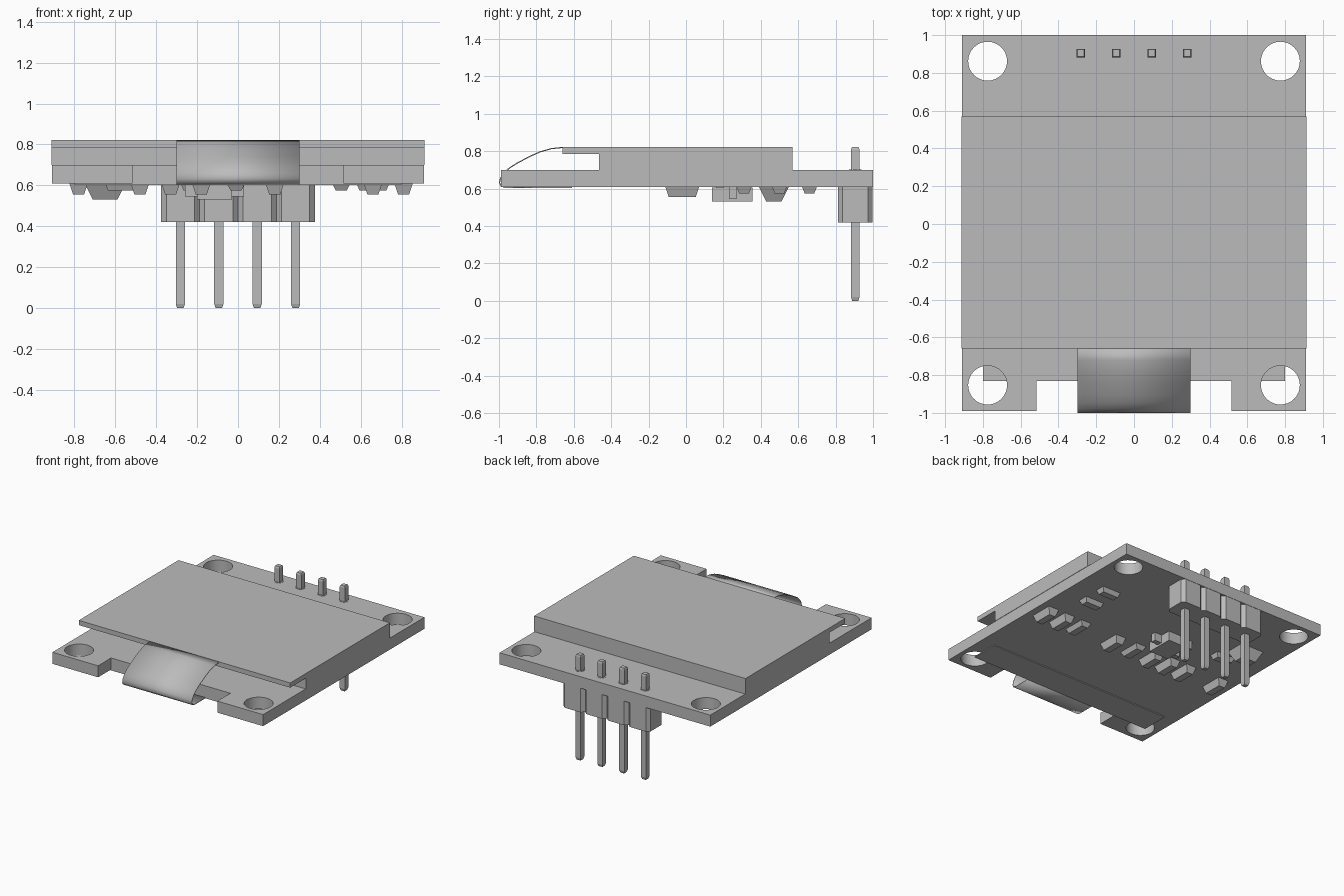
import bpy
import bmesh
from math import cos, sin, pi, radians

old = bpy.data.objects.get("Cube")
if old:
    bpy.data.objects.remove(old)

grey = bpy.data.materials.new("plain grey")
grey.use_nodes = True
colour = (0.5, 0.5, 0.5, 1)
grey.diffuse_color = colour
grey.node_tree.nodes["Principled BSDF"].inputs["Base Color"].default_value = colour

BOARD_BOTTOM, BOARD_TOP = 0.61, 0.70


def add_mesh(name, bm, smooth=False):
    bmesh.ops.recalc_face_normals(bm, faces=bm.faces)
    mesh = bpy.data.meshes.new(name)
    bm.to_mesh(mesh)
    bm.free()
    mesh.materials.append(grey)
    ob = bpy.data.objects.new(name, mesh)
    bpy.context.collection.objects.link(ob)
    if smooth:
        bpy.ops.object.select_all(action="DESELECT")
        ob.select_set(True)
        bpy.context.view_layer.objects.active = ob
        bpy.ops.object.shade_smooth_by_angle(angle=radians(35))
    return ob


def loft(name, rings, smooth=False):
    """Closed solid through equal rings of points."""
    bm = bmesh.new()
    loops = [[bm.verts.new(p) for p in ring] for ring in rings]
    n = len(loops[0])
    for a, b in zip(loops, loops[1:]):
        for i in range(n):
            j = (i + 1) % n
            bm.faces.new((a[i], a[j], b[j], b[i]))
    bm.faces.new(loops[0])
    bm.faces.new(loops[-1])
    return add_mesh(name, bm, smooth)


def rectangle(x, y, w, d, z):
    return [(x + sx * w / 2, y + sy * d / 2, z)
            for sx, sy in ((-1, -1), (1, -1), (1, 1), (-1, 1))]


def block(name, x0, x1, y0, y1, z0, z1):
    x, y, w, d = (x0 + x1) / 2, (y0 + y1) / 2, x1 - x0, y1 - y0
    return loft(name, [rectangle(x, y, w, d, z0), rectangle(x, y, w, d, z1)])


def chip(name, x, y, w, d, low, inset):
    """Small part under the board, narrowing downward."""
    return loft(name, [rectangle(x, y, w - 2 * inset, d - 2 * inset, low),
                       rectangle(x, y, w, d, BOARD_BOTTOM)])


def circle(x, y, r, n=32):
    return [(x + r * cos(2 * pi * i / n), y + r * sin(2 * pi * i / n)) for i in range(n)]


# Circuit board: notched outline with four mounting holes
half = [(0.91, 1), (0.91, -0.99), (0.515, -0.99), (0.515, -0.83)]
outline = half + [(-x, y) for x, y in reversed(half)]
holes = [circle(s * 0.775, y, 0.103) for s in (-1, 1) for y in (0.862, -0.853)]
curve = bpy.data.curves.new("board_outline", "CURVE")
curve.dimensions = "2D"
curve.fill_mode = "BOTH"
curve.extrude = (BOARD_TOP - BOARD_BOTTOM) / 2
for points in [outline] + holes:
    spline = curve.splines.new("POLY")
    spline.points.add(len(points) - 1)
    for p, (x, y) in zip(spline.points, points):
        p.co = (x, y, 0, 1)
    spline.use_cyclic_u = True
source = bpy.data.objects.new("board_outline", curve)
bpy.context.collection.objects.link(source)
bpy.context.view_layer.update()
evaluated = source.evaluated_get(bpy.context.evaluated_depsgraph_get())
bm = bmesh.new()
bm.from_mesh(evaluated.to_mesh())
evaluated.to_mesh_clear()
bpy.data.objects.remove(source)
bmesh.ops.remove_doubles(bm, verts=bm.verts, dist=0.0001)
bmesh.ops.translate(bm, verts=bm.verts, vec=(0, 0, (BOARD_TOP + BOARD_BOTTOM) / 2))
add_mesh("circuit_board", bm, True)

# Display: short lower glass and longer upper glass
block("display_lower_glass", -0.913, 0.913, -0.465, 0.57, BOARD_TOP, 0.785)
block("display_upper_glass", -0.913, 0.913, -0.66, 0.57, 0.785, 0.822)

# Flexible ribbon folding from the display round to the underside
path = [(-0.66, 0.82), (-0.72, 0.814), (-0.78, 0.797), (-0.84, 0.77), (-0.9, 0.738),
        (-0.945, 0.71), (-0.975, 0.682), (-0.992, 0.655), (-0.997, 0.632),
        (-0.988, 0.614), (-0.965, 0.606), (-0.83, 0.606)]
bm = bmesh.new()
sides = [[bm.verts.new((x, y, z)) for y, z in path] for x in (-0.3, 0.3)]
for i in range(len(path) - 1):
    bm.faces.new((sides[0][i], sides[1][i], sides[1][i + 1], sides[0][i + 1]))
ribbon = add_mesh("flex_ribbon", bm, True)
solid = ribbon.modifiers.new("thickness", "SOLIDIFY")
solid.thickness = 0.006
solid.offset = 0
block("ribbon_contact_strip", -0.8, 0.8, -0.83, -0.61, 0.603, BOARD_BOTTOM)

# Pin header: four chamfered housings with square tapered pins
PITCH, PIN_Y = 0.188, 0.905
for i in range(4):
    x = (i - 1.5) * PITCH
    w, d, c = PITCH / 2, 0.0925, 0.025
    corner = [(w, d - c), (w - c, d)]
    ring = (corner + [(-a, b) for a, b in reversed(corner)]
            + [(-a, -b) for a, b in corner] + [(a, -b) for a, b in reversed(corner)])
    loft(f"header_housing_{i + 1}",
         [[(x + a, PIN_Y + b, z) for a, b in ring] for z in (0.42, BOARD_BOTTOM)])
    loft(f"header_pin_{i + 1}",
         [rectangle(x, PIN_Y, s, s, z)
          for s, z in ((0.032, 0), (0.045, 0.02), (0.045, 0.81), (0.036, 0.822))])
    loft(f"solder_pad_{i + 1}",
         [[(a, b, z) for a, b in circle(x, PIN_Y, 0.034, 12)]
          for z in (BOARD_TOP, BOARD_TOP + 0.002)])

# Row of small parts across the underside
for i, x in enumerate((-0.78, -0.48, -0.33, -0.18, -0.01, 0.18, 0.505, 0.66, 0.81)):
    low = 0.575 if x in (-0.01, 0.505) else 0.555
    chip(f"row_chip_{i + 1}", x, -0.02, 0.09, 0.18, low, 0.018)

# Flat parts lying across the board
for i, (x, y) in enumerate(((0.66, 0.31), (0.66, 0.5), (-0.57, 0.31), (-0.2, 0.66))):
    chip(f"flat_chip_{i + 1}", x, y, 0.16, 0.08, 0.575, 0.014)
chip("large_chip", -0.65, 0.47, 0.2, 0.16, 0.53, 0.04)

# Regulator body with its three leads
block("regulator_body", -0.2, -0.03, 0.14, 0.355, 0.53, 0.605)
for i, (x, y) in enumerate(((0, 0.25), (-0.23, 0.18), (-0.23, 0.32))):
    block(f"regulator_lead_{i + 1}", x - 0.03, x + 0.03, y - 0.02, y + 0.02, 0.545, BOARD_BOTTOM)
